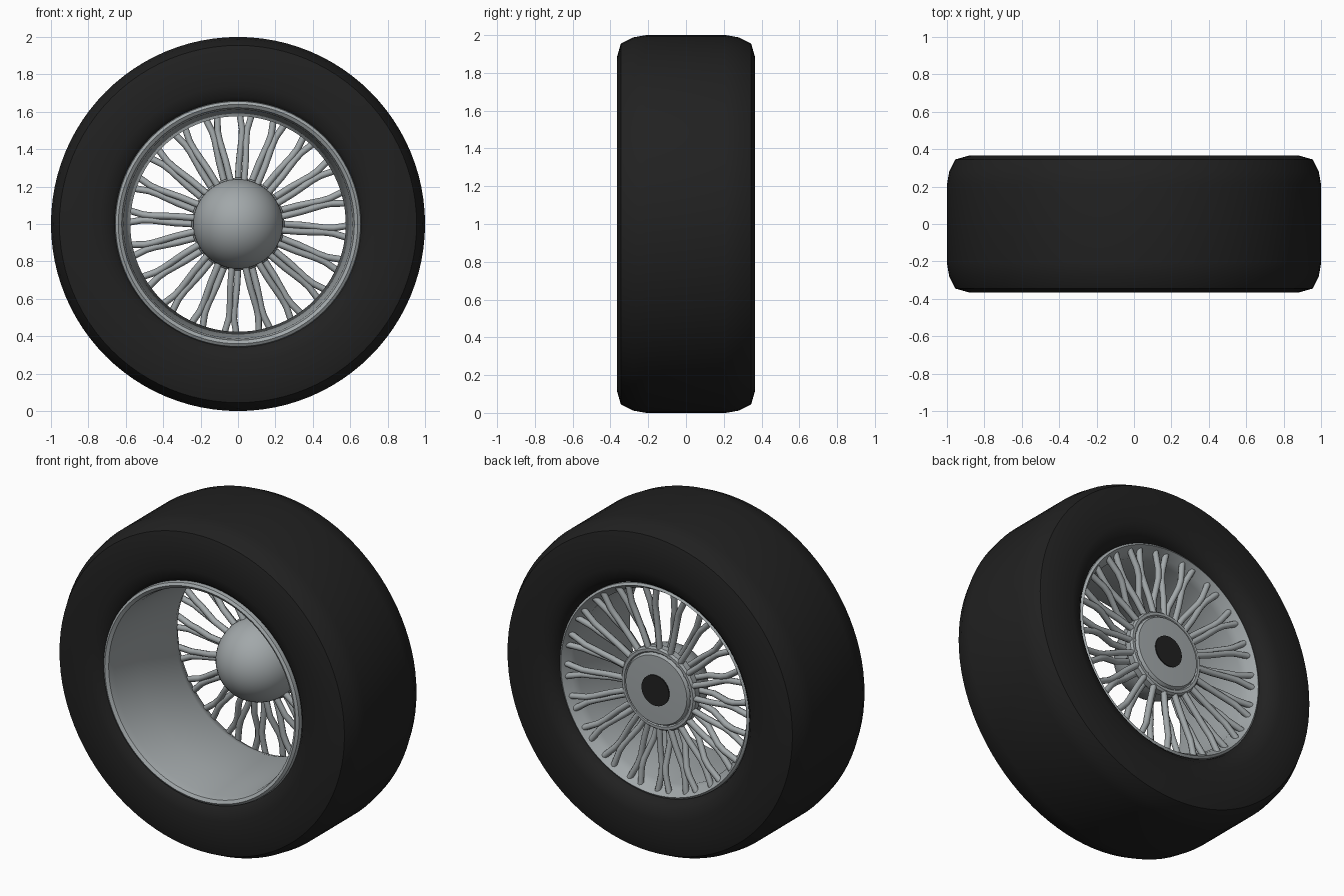
import bpy, bmesh
from math import sin, cos, pi, radians
from mathutils import Vector, Matrix

cube = bpy.data.objects.get("Cube")
if cube:
    bpy.data.objects.remove(cube, do_unlink=True)

CENTRE_Z = 1.0
BUNDLES = 20


def make_material(name, rgb, roughness):
    mat = bpy.data.materials.new(name)
    mat.use_nodes = True
    mat.diffuse_color = (*rgb, 1)
    bsdf = next(n for n in mat.node_tree.nodes if n.type == 'BSDF_PRINCIPLED')
    bsdf.inputs["Base Color"].default_value = (*rgb, 1)
    bsdf.inputs["Roughness"].default_value = roughness
    return mat


rubber = make_material("black rubber", (0.015, 0.015, 0.015), 0.7)
metal = make_material("grey metal", (0.36, 0.39, 0.40), 0.5)


def smooth(obj, angle):
    bpy.ops.object.select_all(action='DESELECT')
    obj.select_set(True)
    bpy.context.view_layer.objects.active = obj
    bpy.ops.object.shade_smooth_by_angle(angle=radians(angle))


def lathe(name, profile, mat, steps=96, closed=True, angle=40):
    """Spin (y, radius) points around the wheel axle."""
    bm = bmesh.new()
    verts = [bm.verts.new((0, y, r)) for y, r in profile]
    pairs = list(zip(verts, verts[1:]))
    if closed:
        pairs.append((verts[-1], verts[0]))
    edges = [bm.edges.new(p) for p in pairs]
    bmesh.ops.spin(bm, geom=verts + edges, cent=(0, 0, 0), axis=(0, 1, 0),
                   angle=2 * pi, steps=steps)
    bmesh.ops.remove_doubles(bm, verts=bm.verts, dist=0.0002)
    bmesh.ops.recalc_face_normals(bm, faces=bm.faces)
    mesh = bpy.data.meshes.new(name)
    bm.to_mesh(mesh)
    bm.free()
    obj = bpy.data.objects.new(name, mesh)
    obj.location.z = CENTRE_Z
    bpy.context.collection.objects.link(obj)
    mesh.materials.append(mat)
    smooth(obj, angle)
    return obj


# Tyre: half section mirrored across the middle
half = [(0.21, 1.0), (0.28, 0.988), (0.345, 0.955), (0.365, 0.885),
        (0.365, 0.74), (0.35, 0.68), (0.315, 0.645), (0.27, 0.63)]
lathe("tyre", half + [(-y, r) for y, r in reversed(half)], rubber)

# Rim barrel with a rolled front lip and a small rear flare
lathe("rim_barrel", [
    (-0.32, 0.66), (-0.352, 0.655), (-0.362, 0.64), (-0.35, 0.622),
    (-0.31, 0.612), (-0.1, 0.598), (0.22, 0.576), (0.26, 0.59),
    (0.31, 0.622), (0.30, 0.635), (-0.2, 0.635)], metal)

# Hub dome, facing forward
dome = [(0.215 - 0.26 * sin(a), 0.24 * cos(a))
        for a in (pi / 2 * i / 12 for i in range(13))]
lathe("hub_dome", [(0.215, 0)] + dome, metal, steps=64, closed=False)

# Hub back plate with a stepped edge
lathe("hub_plate", [(0.2, 0), (0.2, 0.225), (0.225, 0.248), (0.262, 0.248),
                    (0.274, 0.238), (0.274, 0.222), (0.266, 0.215),
                    (0.285, 0.205), (0.292, 0)],
      metal, steps=64, closed=False, angle=30)

# Axle bore, a thin dark disc
lathe("axle_bore", [(0.286, 0), (0.286, 0.092), (0.295, 0.092), (0.295, 0)],
      rubber, steps=48, closed=False)

# Crossed wire spokes: two bent tubes per bundle
curve = bpy.data.curves.new("spokes", 'CURVE')
curve.dimensions = '3D'
curve.bevel_depth = 0.018
curve.bevel_resolution = 2
curve.use_fill_caps = True
for i in range(BUNDLES):
    base = radians(-4) + 2 * pi * i / BUNDLES
    for side in (-1, 1):
        hub_y = 0.23 + 0.022 * side
        path = [(0.19, hub_y, 5.0), (0.34, hub_y + 0.005, 3.0),
                (0.46, 0.258, 1.5), (0.51, 0.265, 1.6), (0.615, 0.275, 3.6)]
        spline = curve.splines.new('POLY')
        spline.points.add(len(path) - 1)
        for point, (r, y, spread) in zip(spline.points, path):
            a = base + side * radians(spread)
            point.co = (r * cos(a), y, r * sin(a), 1)
curve.materials.append(metal)
spokes = bpy.data.objects.new("spokes", curve)
spokes.location.z = CENTRE_Z
bpy.context.collection.objects.link(spokes)
bpy.ops.object.select_all(action='DESELECT')
spokes.select_set(True)
bpy.context.view_layer.objects.active = spokes
bpy.ops.object.convert(target='MESH')
smooth(bpy.context.view_layer.objects.active, 50)
